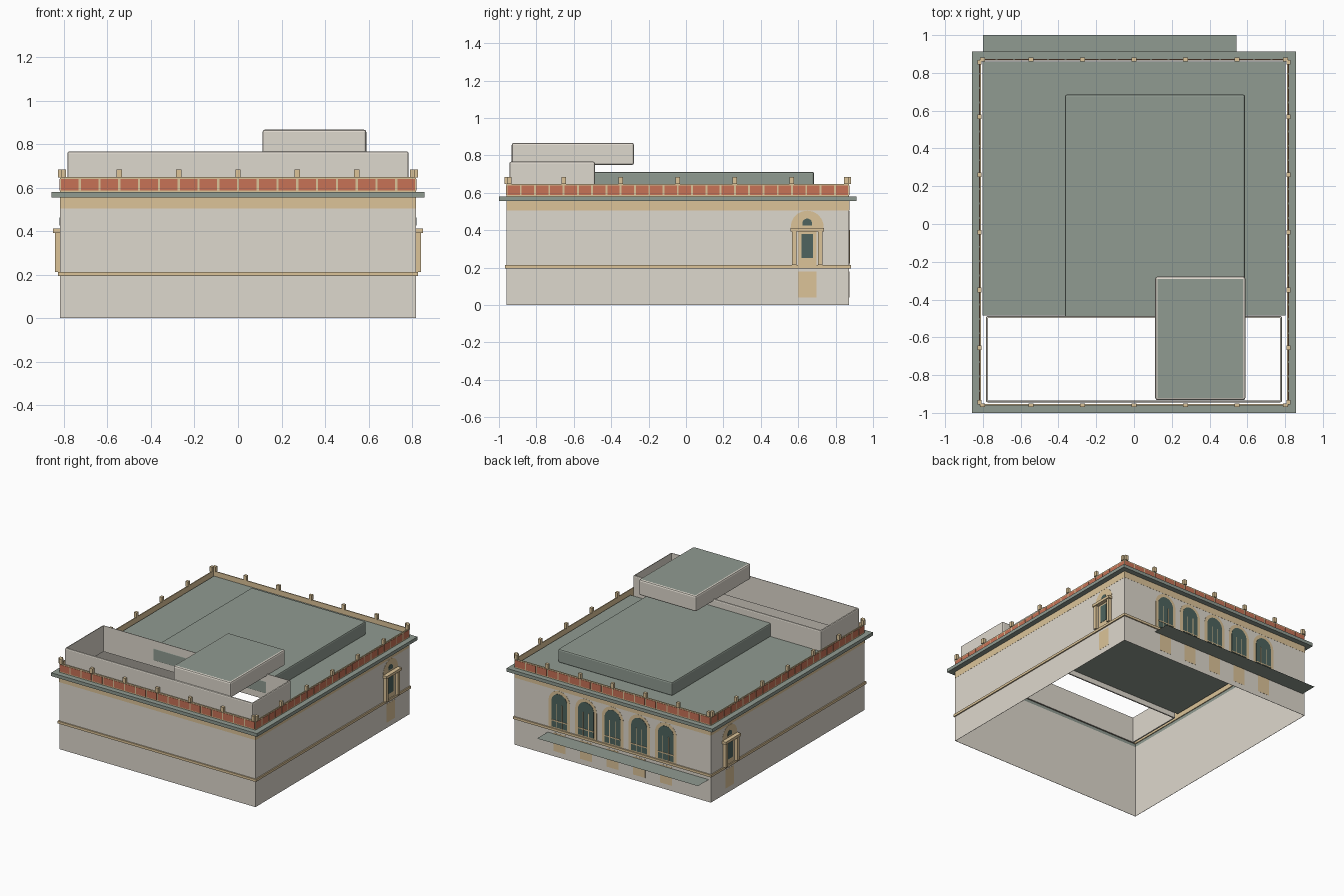
import bpy, bmesh, math
from mathutils import Vector

cube = bpy.data.objects.get("Cube")
if cube:
    bpy.data.objects.remove(cube, do_unlink=True)


def linear(c):
    c /= 255
    return c / 12.92 if c <= 0.04045 else ((c + 0.055) / 1.055) ** 2.4


def material(name, *rgb):
    m = bpy.data.materials.new(name)
    color = [linear(c) for c in rgb] + [1]
    m.diffuse_color = color
    m.use_nodes = True
    m.node_tree.nodes["Principled BSDF"].inputs["Base Color"].default_value = color
    return m


STONE = material("pale stone", 222, 216, 205)
TAN = material("tan trim", 220, 196, 153)
BRICK = material("red brick", 199, 114, 86)
GREEN = material("green roof", 144, 155, 145)
GLASS = material("dark glass", 78, 100, 94)

# Outer wall limits
X, Y0, Y1 = 0.818, -0.96, 0.872


def finish(name, bm, *mats):
    if len(bm.faces) > 1:
        bmesh.ops.recalc_face_normals(bm, faces=bm.faces)
    mesh = bpy.data.meshes.new(name)
    bm.to_mesh(mesh)
    bm.free()
    for m in mats:
        mesh.materials.append(m)
    ob = bpy.data.objects.new(name, mesh)
    bpy.context.collection.objects.link(ob)
    return ob


def add_box(bm, lo, hi):
    verts = bmesh.ops.create_cube(bm, size=1)["verts"]
    for v in verts:
        v.co = [a + (b - a) * (c + 0.5) for a, b, c in zip(lo, hi, v.co)]


def box(name, lo, hi, mat, bevel=0.0, top=None):
    bm = bmesh.new()
    add_box(bm, lo, hi)
    if bevel:
        bmesh.ops.bevel(bm, geom=bm.edges[:], offset=bevel, segments=2,
                        profile=0.5, affect='EDGES')
    bm.normal_update()
    for f in bm.faces:
        f.material_index = int(bool(top) and f.normal.z > 0.97)
    return finish(name, bm, mat, *([top] if top else []))


def ring(name, x, y0, y1, z0, z1, t, mat, bevel=0.0):
    """Rectangular frame, open in the middle, t thick inwards."""
    bm = bmesh.new()
    loops = []
    for sx, sy in ((-1, -1), (1, -1), (1, 1), (-1, 1)):
        outer = (sx * x, y0 if sy < 0 else y1)
        inner = (sx * (x - t), y0 + t if sy < 0 else y1 - t)
        loops.append([bm.verts.new((*p, z)) for p, z in
                      ((outer, z0), (outer, z1), (inner, z1), (inner, z0))])
    for i in range(4):
        a, b = loops[i], loops[(i + 1) % 4]
        for k in range(4):
            n = (k + 1) % 4
            bm.faces.new((a[k], b[k], b[n], a[n]))
    if bevel:
        # Round the outer top and corner edges
        outer = {v for loop in loops for v in loop[:2]}
        bottom = {loop[0] for loop in loops}
        edges = [e for e in bm.edges
                 if set(e.verts) <= outer and not set(e.verts) <= bottom]
        bmesh.ops.bevel(bm, geom=edges, offset=bevel, segments=2, profile=0.5, affect='EDGES')
    return finish(name, bm, mat)


# Wall frames: origin, direction along the wall, outward direction
WALLS = {
    "front": (Vector((0, Y0, 0)), Vector((1, 0, 0)), Vector((0, -1, 0))),
    "back": (Vector((0, Y1, 0)), Vector((1, 0, 0)), Vector((0, 1, 0))),
    "left": (Vector((X, 0, 0)), Vector((0, 1, 0)), Vector((1, 0, 0))),
    "right": (Vector((-X, 0, 0)), Vector((0, 1, 0)), Vector((-1, 0, 0))),
}


def on_wall(wall, u, d, z):
    o, along, out = WALLS[wall]
    return o + along * u + out * d + Vector((0, 0, z))


def panels(name, wall, mat, *specs):
    """Boxes on a wall, each given as u0, u1, z0, z1, d0, d1."""
    bm = bmesh.new()
    for u0, u1, z0, z1, d0, d1 in specs:
        a, b = on_wall(wall, u0, d0, z0), on_wall(wall, u1, d1, z1)
        add_box(bm, [min(p) for p in zip(a, b)], [max(p) for p in zip(a, b)])
    return finish(name, bm, mat)


def arch(name, wall, u, r, z0, spring, d, mat):
    """Round-headed plate standing d proud of the wall."""
    pts = [(u + r * math.cos(math.pi * i / 16), spring + r * math.sin(math.pi * i / 16))
           for i in range(17)]
    if z0 < spring:
        pts += [(u - r, z0), (u + r, z0)]
    bm = bmesh.new()
    f = bm.faces.new([bm.verts.new(on_wall(wall, a, 0, z)) for a, z in pts])
    new = bmesh.ops.extrude_face_region(bm, geom=[f])["geom"]
    bmesh.ops.translate(bm, vec=WALLS[wall][2] * d,
                        verts=[g for g in new if isinstance(g, bmesh.types.BMVert)])
    return finish(name, bm, mat)


# Walls, bands and cornice
ring("walls", X, Y0, Y1, 0, 0.557, 0.002, STONE)
ring("frieze", X + 0.001, Y0 - 0.001, Y1 + 0.001, 0.505, 0.557, 0.001, TAN)
ring("string_course", X + 0.009, Y0 - 0.009, Y1 + 0.009, 0.195, 0.213, 0.009, TAN)
ring("cornice", X + 0.04, -1.0, Y1 + 0.04, 0.555, 0.58, 0.041, GREEN)

# Roof and rooftop blocks
box("roof", (-0.803, -0.485, 0.608), (0.803, Y1 - 0.012, 0.613), GREEN)
box("raised_roof", (-0.365, -0.498, 0.609), (0.588, 0.685, 0.712), GREEN, 0.01)
ring("roof_enclosure", 0.784, -0.944, -0.487, 0.57, 0.766, 0.01, STONE, 0.0085)
box("upper_block", (0.112, -0.932, 0.748), (0.59, -0.278, 0.867), STONE, 0.012, GREEN)

# Parapet with brick panels and small posts
ring("parapet", X, Y0, Y1, 0.58, 0.648, 0.007, TAN)
for wall, lo, hi, per_bay in (("front", -X, X, 3), ("back", -X, X, 3),
                              ("left", Y0, Y1, 4), ("right", Y0, Y1, 4)):
    count = 6 * per_bay
    step = (hi - lo) / count
    panels(wall + "_brick_panels", wall, BRICK,
           *[(lo + i * step + 0.005, lo + (i + 1) * step - 0.005, 0.588, 0.639, 0, 0.002)
             for i in range(count)])
    # End posts sit just inside the corners
    centres = [min(max(lo + i * (hi - lo) / 6, lo + 0.016), hi - 0.016) for i in range(7)]
    panels(wall + "_parapet_posts", wall, TAN,
           *[(c - 0.012, c + 0.012, 0.646, 0.684, -0.011, 0.01) for c in centres])

# Back wall: five arched windows with lower panels
for i in range(5):
    u = 0.445 - i * 0.222
    arch("window_surround", "back", u, 0.09, 0.213, 0.412, 0.001, TAN)
    arch("window_glass", "back", u, 0.066, 0.222, 0.412, 0.0025, GLASS)
    panels("window_bars", "back", TAN,
           (u - 0.066, u + 0.066, 0.268, 0.276, 0, 0.005),
           (u - 0.026, u - 0.021, 0.222, 0.4, 0, 0.0045),
           (u + 0.021, u + 0.026, 0.222, 0.4, 0, 0.0045))
    panels("lower_panel", "back", TAN, (u - 0.05, u + 0.05, 0.04, 0.18, 0, 0.001))

# Paper-thin flat awning over the back entrance
bm = bmesh.new()
bm.faces.new([bm.verts.new((x, y, 0.169)) for x, y in
              ((-0.8, Y1), (0.542, Y1), (0.542, 1.0), (-0.8, 1.0))])
finish("awning", bm, GREEN)

# Side windows with columns and lintel
for wall in ("left", "right"):
    u = 0.648
    arch(wall + "_arch", wall, u, 0.088, 0.395, 0.416, 0.001, TAN)
    arch(wall + "_fanlight", wall, u, 0.026, 0.425, 0.436, 0.0025, GLASS)
    panels(wall + "_lintel", wall, TAN, (u - 0.09, u + 0.09, 0.392, 0.412, 0, 0.031))
    panels(wall + "_columns", wall, TAN,
           *[(u + s * 0.069 - 0.012, u + s * 0.069 + 0.012, 0.213, 0.392, 0, 0.024)
             for s in (-1, 1)])
    panels(wall + "_window_frame", wall, TAN, (u - 0.05, u + 0.05, 0.213, 0.392, 0, 0.0025))
    panels(wall + "_window_glass", wall, GLASS, (u - 0.031, u + 0.031, 0.25, 0.38, 0, 0.004))
    panels(wall + "_lower_panel", wall, TAN, (u - 0.05, u + 0.05, 0.04, 0.18, 0, 0.001))
